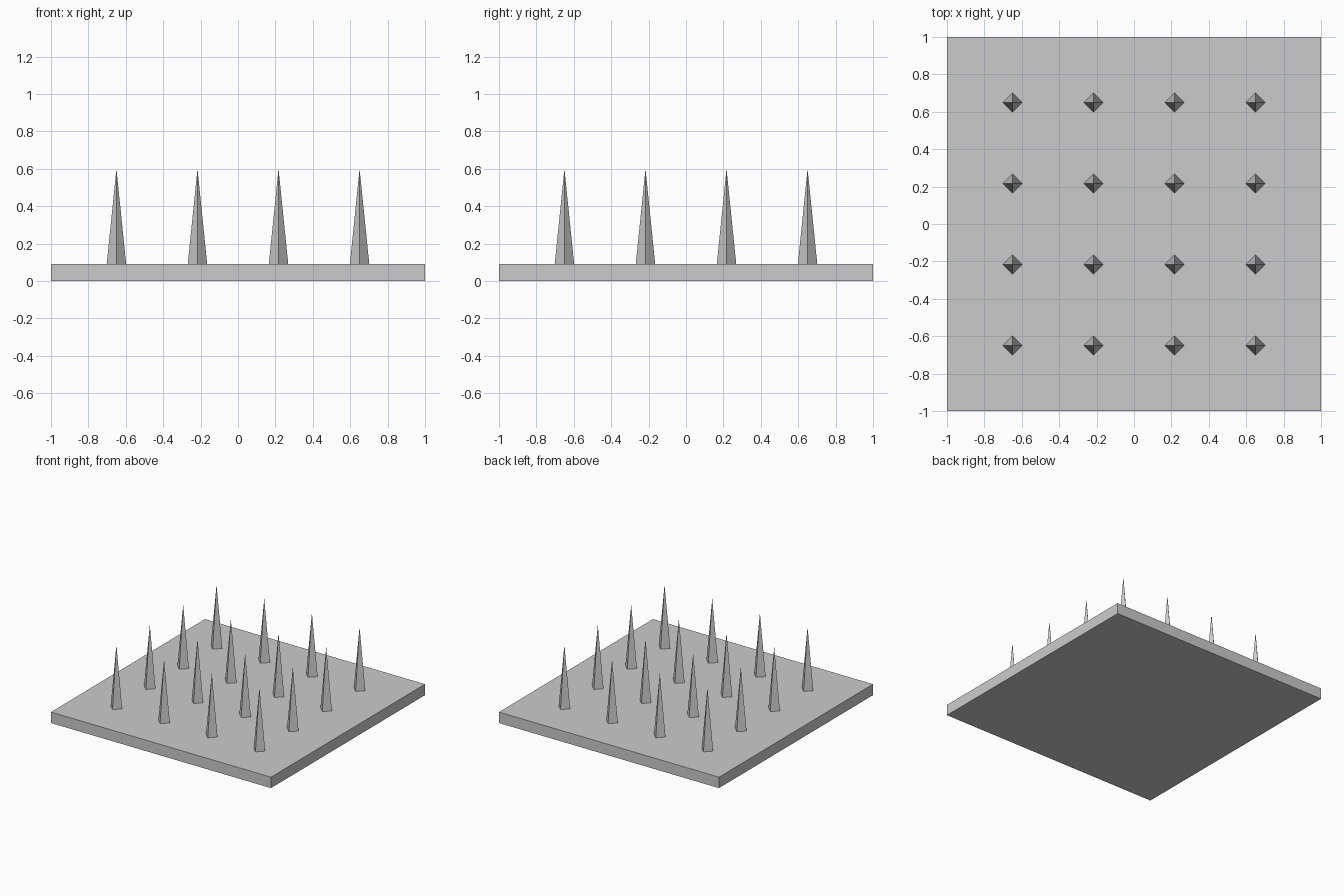
import bpy

if "Cube" in bpy.data.objects:
    bpy.data.objects.remove(bpy.data.objects["Cube"])

PLATE_TOP = 0.09
TIP = 0.6
SPACING = 1.3 / 3

# Base plate
bpy.ops.mesh.primitive_cube_add(size=1, location=(0, 0, PLATE_TOP / 2))
plate = bpy.context.object
plate.name = "base_plate"
plate.scale = (2, 2, PLATE_TOP)
bpy.ops.object.transform_apply(location=False, rotation=False, scale=True)


# Four-sided spike with its corners on the x and y axes
def add_spike(name, x, y):
    bpy.ops.mesh.primitive_cone_add(
        vertices=4, radius1=0.052, radius2=0, depth=TIP - PLATE_TOP,
        location=(x, y, (TIP + PLATE_TOP) / 2))
    bpy.context.object.name = name


# 4 x 4 grid of spikes
for row in range(4):
    for col in range(4):
        add_spike(f"spike_{row + 1}_{col + 1}",
                  (col - 1.5) * SPACING, (row - 1.5) * SPACING)
